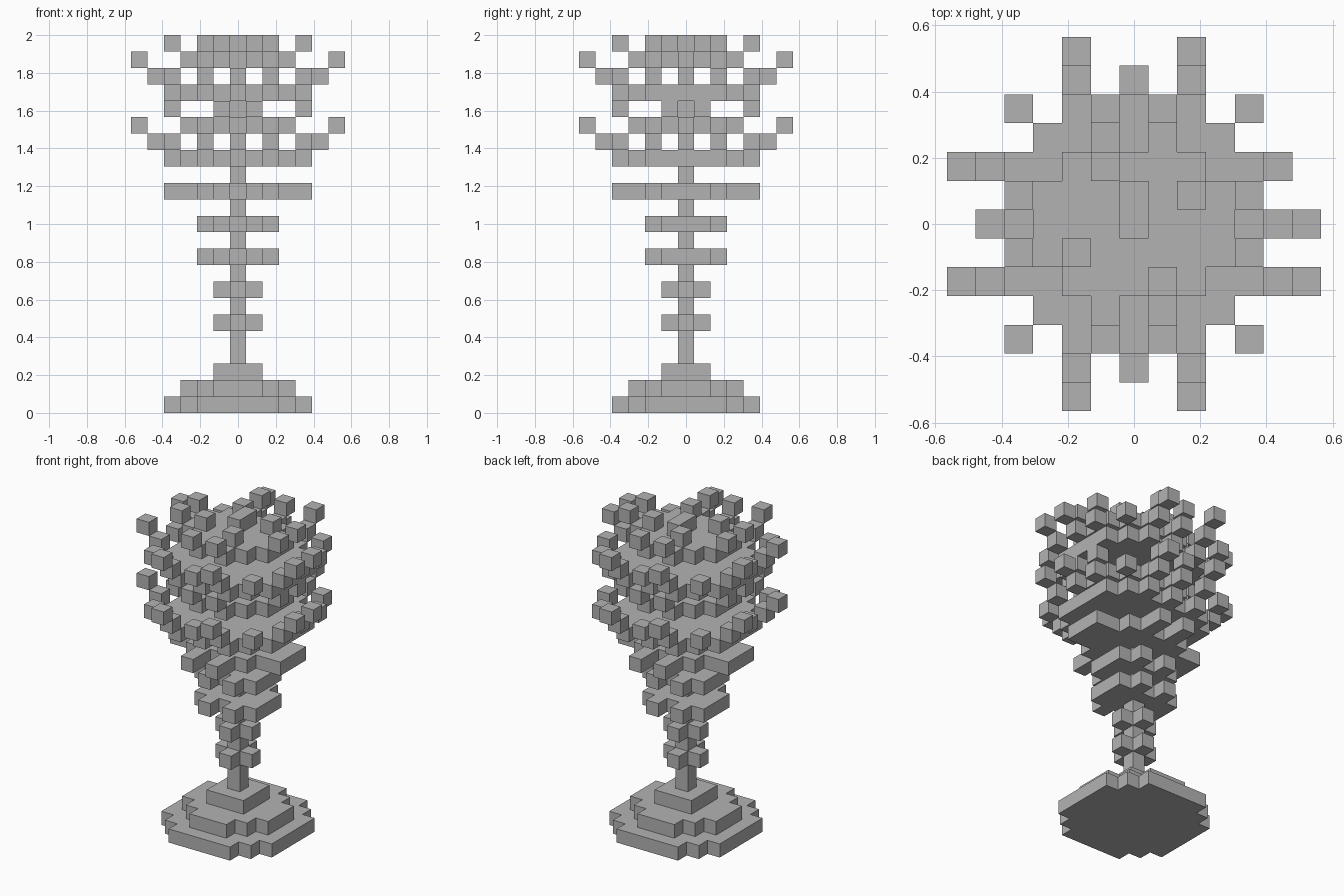
import bpy, bmesh
from mathutils import Vector

if "Cube" in bpy.data.objects:
    bpy.data.objects.remove(bpy.data.objects["Cube"])

LAYERS = 23
CELL = 2 / LAYERS

stone = bpy.data.materials.new("plain_grey")
stone.use_nodes = True
grey = (0.45, 0.45, 0.45, 1)
stone.diffuse_color = grey
stone.node_tree.nodes["Principled BSDF"].inputs["Base Color"].default_value = grey


def mirrored(*cells):
    """All eight reflections of each cell about the axes and diagonals."""
    return {(sx * p, sy * q) for a, b in cells for p, q in ((a, b), (b, a))
            for sx in (-1, 1) for sy in (-1, 1)}


def plate(*reach):
    """Filled layer whose half depth is given for each distance from the middle."""
    n = len(reach)
    return {(x, y) for x in range(1 - n, n) for y in range(1 - n, n)
            if abs(y) <= reach[abs(x)]}


def build(name, layers):
    """Make one object from layers of blocks, keeping only the outer skin."""
    filled = {(x, y, z) for z, cells in layers.items() for x, y in cells}
    bm = bmesh.new()
    corners = {}

    def vert(p):
        key = tuple(round(2 * c) for c in p)
        if key not in corners:
            corners[key] = bm.verts.new(p * CELL)
        return corners[key]

    for cell in sorted(filled):
        centre = Vector(cell) + Vector((0, 0, 0.5))
        for axis in range(3):
            for sign in (-1, 1):
                n = Vector((0, 0, 0))
                n[axis] = sign
                if tuple(int(c + d) for c, d in zip(cell, n)) in filled:
                    continue
                u = Vector((0, 0, 0))
                u[(axis + 1) % 3] = 0.5
                v = n.cross(u)
                mid = centre + n / 2
                bm.faces.new([vert(mid + o) for o in (-u - v, u - v, u + v, v - u)])
    mesh = bpy.data.meshes.new(name)
    bm.to_mesh(mesh)
    bm.free()
    mesh.materials.append(stone)
    obj = bpy.data.objects.new(name, mesh)
    bpy.context.collection.objects.link(obj)


# Stepped round foot
build("foot", {0: plate(4, 4, 4, 3, 2), 1: plate(3, 3, 2, 1), 2: plate(1, 1)})

# Stem with the collars that widen upwards
middle = {(0, 0)}
stem = {z: middle for z in range(3, 15)}
stem.update({z: plate(1, 0) for z in (5, 7)})
stem.update({z: plate(1, 2, 1) for z in (9, 11)})
stem[13] = plate(2, 4, 2, 1, 1)
build("stem_and_collars", stem)

# Two stacked crowns: notched floor, outer studs, inner floor with tips, rim studs
floor = plate(4, 3, 4, 3, 2)
studs = middle | mirrored((0, 5), (2, 5), (4, 4))
tips = (mirrored((2, 6)) - {(6, 2)}) | {(6, 0)}
inner = plate(2, 3, 2, 1) | tips
rim = middle | mirrored((1, 4))
crowns = {}
for bottom in (15, 19):
    for step, cells in enumerate((floor, studs, inner, rim)):
        crowns[bottom + step] = cells

# Loose blocks on the topmost layer
crowns[22] = rim | {(0, 1), (-1, 2), (2, 1), (1, -2), (-2, -1)}
build("crowns", crowns)
